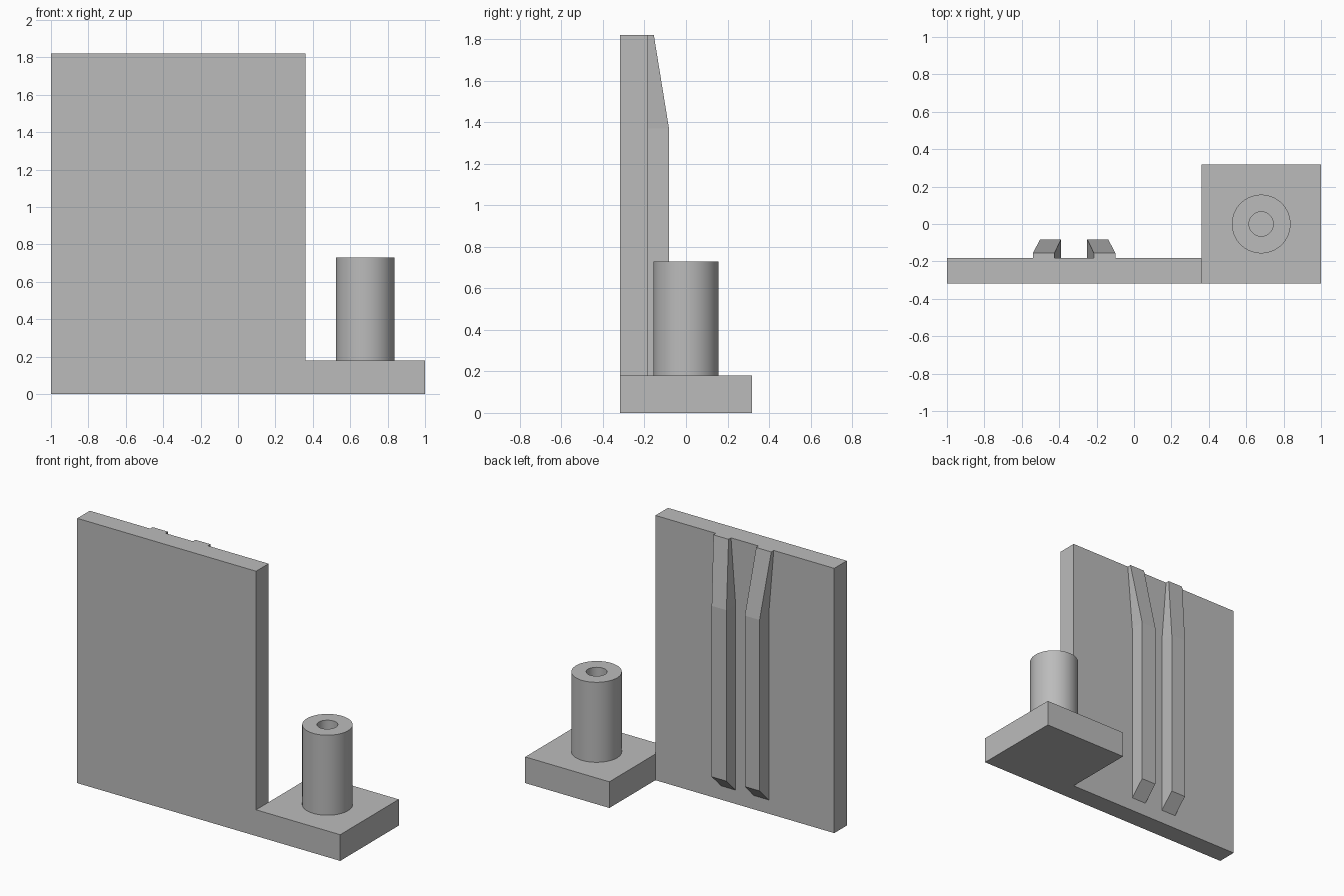
import bpy, bmesh, math
from mathutils import Vector

if "Cube" in bpy.data.objects:
    bpy.data.objects.remove(bpy.data.objects["Cube"], do_unlink=True)

GREY = (0.5, 0.5, 0.5, 1)
grey = bpy.data.materials.new("plain grey")
grey.use_nodes = True
grey.diffuse_color = GREY
grey.node_tree.nodes["Principled BSDF"].inputs["Base Color"].default_value = GREY

WALL_BACK = -0.182
WALL_TOP = 1.82
BASE_TOP = 0.18


def finish(name, bm):
    bmesh.ops.recalc_face_normals(bm, faces=bm.faces)
    mesh = bpy.data.meshes.new(name)
    bm.to_mesh(mesh)
    bm.free()
    mesh.materials.append(grey)
    obj = bpy.data.objects.new(name, mesh)
    bpy.context.collection.objects.link(obj)
    return obj


def box(name, low, high):
    bm = bmesh.new()
    bmesh.ops.create_cube(bm, size=1)
    low, high = Vector(low), Vector(high)
    for v in bm.verts:
        v.co = (low + high) / 2 + v.co * (high - low)
    return finish(name, bm)


def rib(name, side, centre=-0.32):
    """Loft a guide rib through rings of (inner, outer, depth, base z, tip z)."""
    rings = [(0.07, 0.182, 0.1, 0.095, 0.195),
             (0.07, 0.182, 0.1, 1.37, 1.37),
             (0.105, 0.22, 0.027, WALL_TOP, WALL_TOP)]
    bm = bmesh.new()
    loops = []
    for inner, outer, depth, z_base, z_tip in rings:
        a, b = centre + side * inner, centre + side * outer
        tip = WALL_BACK + depth
        loops.append([bm.verts.new(p) for p in (
            (a, WALL_BACK, z_base), (b, WALL_BACK, z_base),
            (b, tip, z_tip), (a, tip, z_tip))])
    for lower, upper in zip(loops, loops[1:]):
        for i in range(4):
            j = (i + 1) % 4
            bm.faces.new((lower[i], lower[j], upper[j], upper[i]))
    bm.faces.new(loops[0])
    bm.faces.new(loops[-1])
    return finish(name, bm)


# Upright wall and the foot block beside it
box("wall", (-1, -0.318, 0), (0.36, WALL_BACK, WALL_TOP))
box("foot_block", (0.36, -0.318, 0), (1, 0.318, BASE_TOP))

# Pair of guide ribs, flared apart at the top
rib("left_rib", 1)
rib("right_rib", -1)

# Hollow post, revolved from its wall section
bm = bmesh.new()
section = [(0.157, BASE_TOP), (0.157, 0.73), (0.065, 0.73), (0.065, BASE_TOP)]
verts = [bm.verts.new((0.68 + r, 0, z)) for r, z in section]
edges = [bm.edges.new(pair) for pair in zip(verts, verts[1:])]
bmesh.ops.spin(bm, geom=verts + edges, cent=(0.68, 0, 0), axis=(0, 0, 1),
               angle=math.tau, steps=64, use_merge=True)
bmesh.ops.remove_doubles(bm, verts=bm.verts, dist=0.0001)
post = finish("hollow_post", bm)
bpy.ops.object.select_all(action='DESELECT')
post.select_set(True)
bpy.context.view_layer.objects.active = post
bpy.ops.object.shade_smooth_by_angle(angle=math.radians(30))
